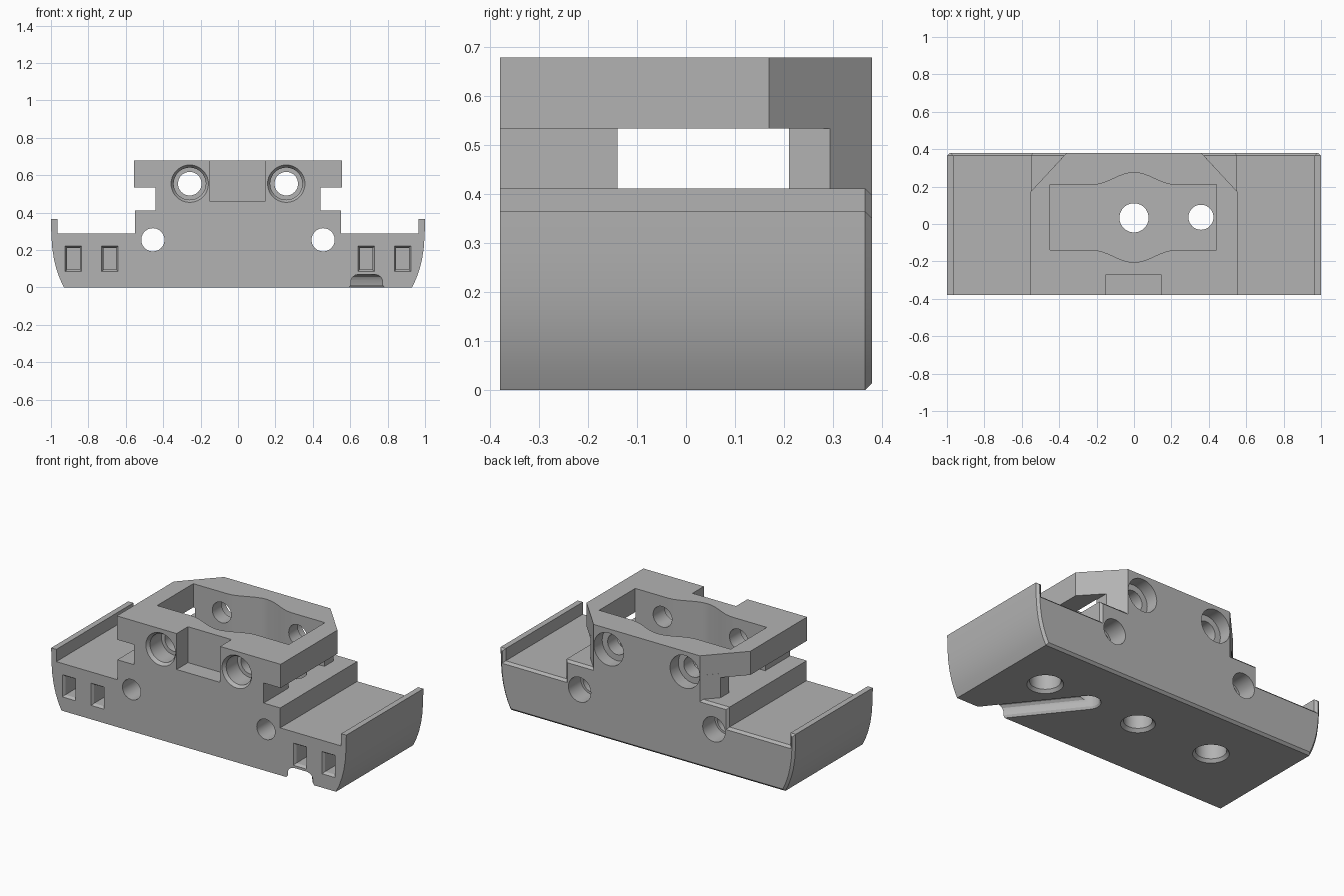
import bpy, bmesh, math
from mathutils import Vector

if "Cube" in bpy.data.objects:
    bpy.data.objects.remove(bpy.data.objects["Cube"], do_unlink=True)

grey = bpy.data.materials.new("plain grey")
grey.use_nodes = True
grey.diffuse_color = (0.45, 0.45, 0.45, 1)
grey.node_tree.nodes["Principled BSDF"].inputs["Base Color"].default_value = (0.45, 0.45, 0.45, 1)

HALF = 0.38   # half depth of the block
cutters = []


def add(name, bm):
    bmesh.ops.recalc_face_normals(bm, faces=bm.faces)
    mesh = bpy.data.meshes.new(name)
    bm.to_mesh(mesh)
    bm.free()
    mesh.materials.append(grey)
    ob = bpy.data.objects.new(name, mesh)
    bpy.context.scene.collection.objects.link(ob)
    return ob


def prism(points, lo, hi, axis):
    """Extrude a closed outline along y (points are x, z) or z (points are x, y)."""
    bm = bmesh.new()
    place = (lambda p, h: (p[0], h, p[1])) if axis == "y" else (lambda p, h: (p[0], p[1], h))
    face = bm.faces.new([bm.verts.new(place(p, lo)) for p in points])
    ext = bmesh.ops.extrude_face_region(bm, geom=[face])
    move = Vector(place((0, 0), hi - lo))
    bmesh.ops.translate(bm, vec=move, verts=[g for g in ext["geom"] if isinstance(g, bmesh.types.BMVert)])
    return bm


def mirrored(half):
    return half + [(-x, b) for x, b in reversed(half)]


def rect(x0, x1, b0, b1):
    return [(x0, b0), (x1, b0), (x1, b1), (x0, b1)]


def bore(name, a, b, axis, stations):
    """Lathe a cutter: stations are (position along axis, radius)."""
    bm = bmesh.new()
    n = 40
    rings = []
    for h, r in stations:
        ring = []
        for i in range(n):
            t = math.tau * i / n
            p, q = a + r * math.cos(t), b + r * math.sin(t)
            ring.append(bm.verts.new((p, h, q) if axis == "y" else (p, q, h)))
        rings.append(ring)
    for low, high in zip(rings, rings[1:]):
        for i in range(n):
            j = (i + 1) % n
            bm.faces.new((low[i], low[j], high[j], high[i]))
    bm.faces.new(rings[0])
    bm.faces.new(rings[-1])
    cutters.append(add(name, bm))


def frustum(name, x, z, half_x, half_z, stations):
    """Rectangular cutter along y: stations are (y, growth)."""
    bm = bmesh.new()
    rings = []
    for y, g in stations:
        rings.append([bm.verts.new((px, y, pz)) for px, pz in
                      rect(x - half_x - g, x + half_x + g, z - half_z - g, z + half_z + g)])
    for low, high in zip(rings, rings[1:]):
        for i in range(4):
            j = (i + 1) % 4
            bm.faces.new((low[i], low[j], high[j], high[i]))
    bm.faces.new(rings[0])
    bm.faces.new(rings[-1])
    cutters.append(add(name, bm))


# Lower body: curved flanks, side lips and a raised centre, chamfered at the back
side = [(0.93, 0), (0.952, 0.045), (0.97, 0.095), (0.984, 0.15), (0.993, 0.21),
        (0.998, 0.28), (1, 0.365), (0.965, 0.365), (0.965, 0.29), (0.552, 0.29), (0.552, 0.412)]
bm = prism(mirrored(side), -HALF, HALF, "y")
back = [e for e in bm.edges if all(v.co.y > HALF - 0.001 for v in e.verts)]
bmesh.ops.bevel(bm, geom=back, offset=0.014, segments=1, affect="EDGES")
body = add("mounting_block", bm)

# Narrow neck and wider cap with clipped back corners
neck = add("neck", prism(mirrored([(0.44, -HALF), (0.44, 0.294), (0.36, HALF)]), 0.25, 0.56, "z"))
cap = add("cap", prism(mirrored([(0.555, -HALF), (0.555, 0.17), (0.36, HALF)]), 0.535, 0.68, "z"))

# Central pocket with bulged long sides
bulge = [0.22 * (1 - i / 8) for i in range(17)]
swell = [0.0325 * (1 + math.cos(math.pi * x / 0.22)) for x in bulge]
outline = [(0.442, -0.14), (0.442, 0.21)] + [(x, 0.21 + s) for x, s in zip(bulge, swell)]
outline += [(-0.45, 0.21), (-0.45, -0.14)]
outline += [(-x, -0.14 - s) for x, s in zip(bulge, swell)]
cutters.append(add("pocket_cutter", prism(outline, 0.411, 0.8, "z")))

# Front recess in the cap
cutters.append(add("recess_cutter", prism(rect(-0.15, 0.145, -0.5, -0.27), 0.46, 0.8, "z")))

for s in (-1, 1):
    # Counterbored upper holes and lower through holes
    bore("upper_bore_cutter", s * 0.258, 0.555, "y",
         [(-0.4, 0.1), (-HALF, 0.1), (-0.36, 0.086), (-0.25, 0.086), (-0.25, 0.063),
          (0.3, 0.063), (0.3, 0.1), (0.42, 0.1)])
    bore("lower_bore_cutter", s * 0.455, 0.255, "y",
         [(-0.42, 0.062), (0.26, 0.062), (0.26, 0.076), (0.42, 0.076)])
    # Rectangular sockets in the front
    for x in (0.685, 0.88):
        frustum("socket_cutter", s * x, 0.153, 0.034, 0.058,
                [(-0.4, 0.01), (-HALF, 0.01), (-0.365, 0), (-0.24, 0)])

# Vertical holes opening underneath
bore("centre_hole_cutter", 0, 0.033, "z", [(-0.05, 0.095), (0, 0.095), (0.018, 0.078), (0.6, 0.078)])
bore("cable_hole_cutter", 0.358, 0.036, "z", [(-0.05, 0.067), (0.6, 0.067)])
for x in (0.66, -0.51):
    bore("blind_hole_cutter", x, 0.04, "z", [(-0.05, 0.1), (0, 0.1), (0.018, 0.085), (0.15, 0.085)])

# Diagonal cable channel underneath, with rounded top and flared mouth
start, end = Vector((0.358, 0.036)), Vector((0.76, -0.47))
along = (end - start).normalized()
across = Vector((-along.y, along.x))
bm = bmesh.new()
rings = []
for z, r in [(-0.05, 0.074), (0, 0.074), (0.014, 0.066), (0.04, 0.066), (0.055, 0.06), (0.066, 0.048), (0.07, 0.034)]:
    arc = [start + r * (across * math.cos(math.pi * i / 12) - along * math.sin(math.pi * i / 12)) for i in range(13)]
    rings.append([bm.verts.new((p.x, p.y, z)) for p in arc + [end - across * r, end + across * r]])
for low, high in zip(rings, rings[1:]):
    for i in range(len(low)):
        j = (i + 1) % len(low)
        bm.faces.new((low[i], low[j], high[j], high[i]))
bm.faces.new(rings[0])
bm.faces.new(rings[-1])
cutters.append(add("channel_cutter", bm))

# Combine everything into one solid
for part, op in [(neck, "UNION"), (cap, "UNION")] + [(c, "DIFFERENCE") for c in cutters]:
    mod = body.modifiers.new(part.name, "BOOLEAN")
    mod.object, mod.operation, mod.solver = part, op, "EXACT"
    part.hide_render = True
bpy.context.view_layer.update()
solid = bpy.data.meshes.new_from_object(body.evaluated_get(bpy.context.evaluated_depsgraph_get()))
body.modifiers.clear()
body.data = solid
for part in [neck, cap] + cutters:
    bpy.data.objects.remove(part, do_unlink=True)

bpy.ops.object.select_all(action="DESELECT")
body.select_set(True)
bpy.context.view_layer.objects.active = body
bpy.ops.object.shade_smooth_by_angle(angle=math.radians(25))
